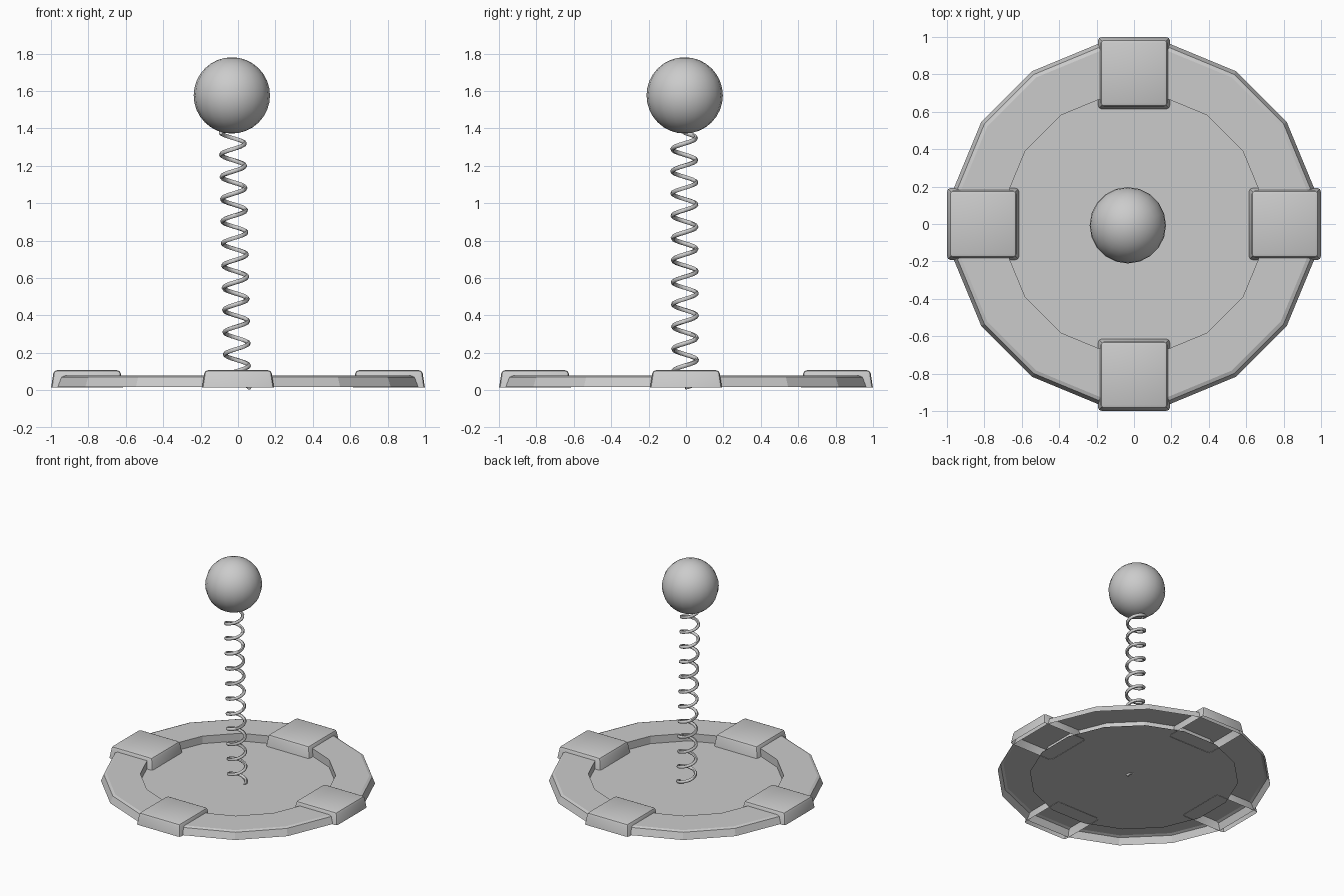
import bpy, bmesh, math
from mathutils import Vector

if "Cube" in bpy.data.objects:
    bpy.data.objects.remove(bpy.data.objects["Cube"])


def finish(bm, name, angle=30):
    me = bpy.data.meshes.new(name)
    bm.to_mesh(me)
    bm.free()
    ob = bpy.data.objects.new(name, me)
    bpy.context.collection.objects.link(ob)
    smooth(ob, angle)
    return ob


def smooth(ob, angle=30):
    bpy.ops.object.select_all(action='DESELECT')
    ob.select_set(True)
    bpy.context.view_layer.objects.active = ob
    bpy.ops.object.shade_smooth_by_angle(angle=math.radians(angle))


def loop(bm, r, z, n=16):
    # n-gon with flats facing the axes
    return [bm.verts.new((r * math.cos(2 * math.pi * (i + .5) / n),
                          r * math.sin(2 * math.pi * (i + .5) / n), z)) for i in range(n)]


# rim: open-bottomed 16-sided ring
bm = bmesh.new()
profile = [(0.70, 0.018), (0.70, 0.078), (0.942, 0.078), (0.962, 0.07), (0.982, 0.018)]
loops = [loop(bm, r, z) for r, z in profile]
for a, b in zip(loops, loops[1:]):
    for i in range(16):
        j = (i + 1) % 16
        bm.faces.new((a[i], b[i], b[j], a[j]))
bmesh.ops.recalc_face_normals(bm, faces=bm.faces)
if max(bm.faces, key=lambda f: abs(f.normal.z)).normal.z < 0:
    bmesh.ops.reverse_faces(bm, faces=bm.faces)
finish(bm, "base_rim", 20)

# floor plate
bm = bmesh.new()
bm.faces.new(loop(bm, 0.75, 0.018))
finish(bm, "base_floor")

# four hollow clamp blocks, tapered with bevelled edges
for k in range(4):
    bm = bmesh.new()
    bmesh.ops.create_cube(bm, size=1)
    for v in bm.verts:
        h = 0.192 if v.co.z < 0 else 0.178
        v.co = Vector((math.copysign(h, v.co.x) + 0.807, math.copysign(h, v.co.y),
                       0.015 if v.co.z < 0 else 0.107))
    bottom = [f for f in bm.faces if f.normal.z < -0.5 or all(v.co.z < 0.05 for v in f.verts)]
    bmesh.ops.delete(bm, geom=bottom, context='FACES_ONLY')
    edges = [e for e in bm.edges if len(e.link_faces) == 2]
    bmesh.ops.bevel(bm, geom=edges, offset=0.018, segments=2, profile=0.5, affect='EDGES')
    a = k * math.pi / 2
    for v in bm.verts:
        x, y = v.co.x, v.co.y
        v.co.x, v.co.y = x * math.cos(a) - y * math.sin(a), x * math.sin(a) + y * math.cos(a)
    finish(bm, f"rim_block_{k + 1}")

# leaning coil spring
turns, per, coil_r = 11.5, 16, 0.063
n = int(turns * per)
cu = bpy.data.curves.new("spring", 'CURVE')
cu.dimensions = '3D'
cu.bevel_depth = 0.012
cu.bevel_resolution = 1
cu.use_fill_caps = True
sp = cu.splines.new('POLY')
sp.points.add(n)
for i, p in enumerate(sp.points):
    t = i / n
    a = 2 * math.pi * turns * t
    p.co = (-0.003 - 0.026 * t + coil_r * math.cos(a),
            -0.004 - 0.006 * t + coil_r * math.sin(a), 0.013 + 1.365 * t, 1)
spring = bpy.data.objects.new("spring", cu)
bpy.context.collection.objects.link(spring)
bpy.ops.object.select_all(action='DESELECT')
spring.select_set(True)
bpy.context.view_layer.objects.active = spring
bpy.ops.object.convert(target='MESH')
smooth(bpy.context.view_layer.objects.active, 60)

# ball on top
bpy.ops.mesh.primitive_uv_sphere_add(segments=20, ring_count=16, radius=0.204,
                                     location=(-0.033, -0.007, 1.576))
ball = bpy.context.object
ball.name = "ball"
smooth(ball, 40)
